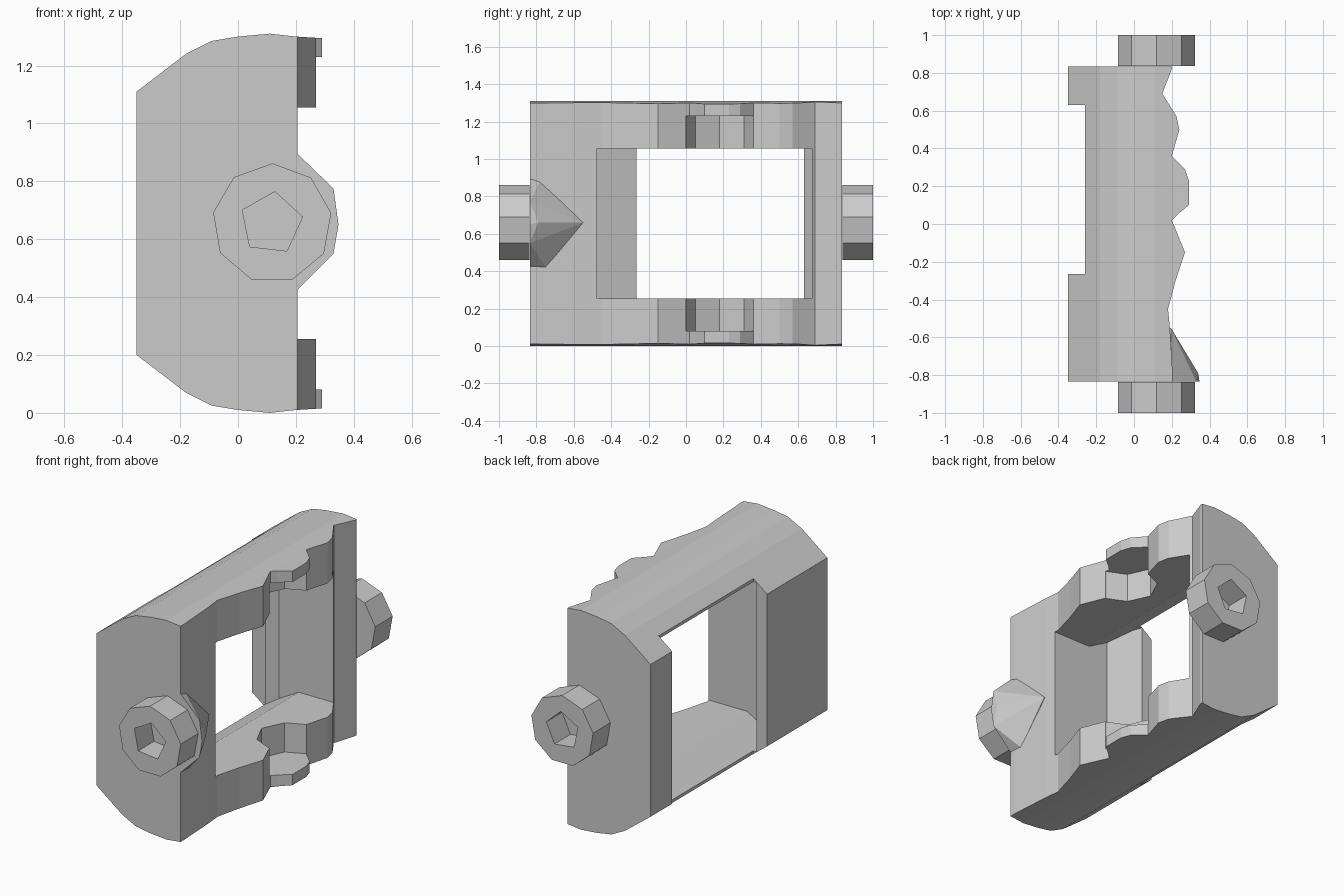
import bpy, bmesh, math
from mathutils import Vector

if "Cube" in bpy.data.objects:
    bpy.data.objects.remove(bpy.data.objects["Cube"])

MID = 0.655  # height of the symmetry plane


def make_object(name, bm):
    bmesh.ops.recalc_face_normals(bm, faces=bm.faces)
    mesh = bpy.data.meshes.new(name)
    bm.to_mesh(mesh)
    bm.free()
    ob = bpy.data.objects.new(name, mesh)
    bpy.context.collection.objects.link(ob)
    return ob


def prism(name, pts, lo, hi, axis):
    """Extrude a profile: axis 'y' takes (x, z) points, axis 'z' takes (x, y)."""
    place = (lambda a, b, c: (a, c, b)) if axis == 'y' else (lambda a, b, c: (a, b, c))
    bm = bmesh.new()
    face = bm.faces.new([bm.verts.new(place(a, b, lo)) for a, b in pts])
    ext = bmesh.ops.extrude_face_region(bm, geom=[face])
    verts = [v for v in ext['geom'] if isinstance(v, bmesh.types.BMVert)]
    bmesh.ops.translate(bm, verts=verts, vec=Vector(place(0, 0, hi - lo)))
    return make_object(name, bm)


def boolean(target, tool, op):
    mod = target.modifiers.new(op, 'BOOLEAN')
    mod.operation, mod.object, mod.solver = op, tool, 'EXACT'
    bpy.context.view_layer.objects.active = target
    bpy.ops.object.modifier_apply(modifier=mod.name)
    bpy.data.objects.remove(tool)


def circle(cx, cy, r, n, start=0.0):
    return [(cx + r * math.cos(start + 2 * math.pi * i / n),
             cy + r * math.sin(start + 2 * math.pi * i / n)) for i in range(n)]


def mirrored(half):
    """Complete an upper half profile by reflecting it below MID."""
    return half + [(x, 2 * MID - z) for x, z in reversed(half)]


# Body: rounded side profile intersected with the scalloped plan outline
frame = prism("frame", mirrored([(-0.35, 1.11), (-0.18, 1.24), (-0.09, 1.285),
              (0.0, 1.3), (0.11, 1.31), (0.2, 1.3), (0.36, 1.29)]), -0.835, 0.835, 'y')
plan = prism("plan", [(-0.4, -0.9), (0.205, -0.9), (0.205, -0.8), (0.19, -0.55),
             (0.18, -0.45), (0.22, -0.3), (0.27, -0.15), (0.2, 0.02), (0.23, 0.05),
             (0.29, 0.1), (0.29, 0.23), (0.27, 0.29), (0.2, 0.36), (0.24, 0.5),
             (0.225, 0.57), (0.15, 0.69), (0.2, 0.82), (0.2, 0.9), (-0.4, 0.9),
             (-0.4, 0.63), (-0.26, 0.63), (-0.26, -0.265), (-0.4, -0.265)], -0.1, 1.4, 'z')
boolean(frame, plan, 'INTERSECT')

# Window: splayed side walls, beams tapering towards the back
window = prism("window", [(-0.38, -0.265), (-0.28, -0.265), (-0.2, -0.475), (0.4, -0.475),
               (0.4, 0.675), (-0.2, 0.675), (-0.26, 0.63), (-0.38, 0.63)], -0.1, 1.4, 'z')
taper = prism("taper", mirrored([(-0.39, 1.16), (-0.26, 1.16), (-0.07, 1.055), (0.45, 1.055)]),
              -0.9, 0.9, 'y')
boolean(window, taper, 'INTERSECT')
boolean(frame, window, 'DIFFERENCE')

# Pivot sockets in both beams, open to the front above a thin lip
socket = prism("socket", [(0.5, 0.0), (0.5, 0.36), (0.2, 0.36), (0.09, 0.31),
               (0.03, 0.18), (0.09, 0.05), (0.2, 0.0)], 0.08, 1.23, 'z')
boolean(frame, socket, 'DIFFERENCE')

# Pointed gusset beside the near ring
bm = bmesh.new()
for p in [(0.2, -0.835, 0.9), (0.33, -0.835, 0.775), (0.347, -0.835, 0.65),
          (0.33, -0.835, 0.55), (0.2, -0.835, 0.42), (0.2, -0.75, 0.42),
          (0.34, -0.79, 0.66), (0.2, -0.78, 0.88), (0.195, -0.55, 0.66),
          (0.1, -0.82, 0.65), (0.15, -0.56, 0.66)]:
    bm.verts.new(p)
bmesh.ops.convex_hull(bm, input=bm.verts)
make_object("gusset", bm)

# Mounting rings on both ends
for name, lo, hi in (("front_ring", -1.0, -0.836), ("back_ring", 0.836, 1.0)):
    ring = prism(name, circle(0.118, MID, 0.207, 9, 0.17), lo, hi, 'y')
    s = 1 if lo > 0 else -1
    hole = prism("hole", circle(0.115, MID, 0.11, 5, 0.2),
                 min(s * 0.85, s * 1.1), max(s * 0.85, s * 1.1), 'y')
    boolean(ring, hole, 'DIFFERENCE')
